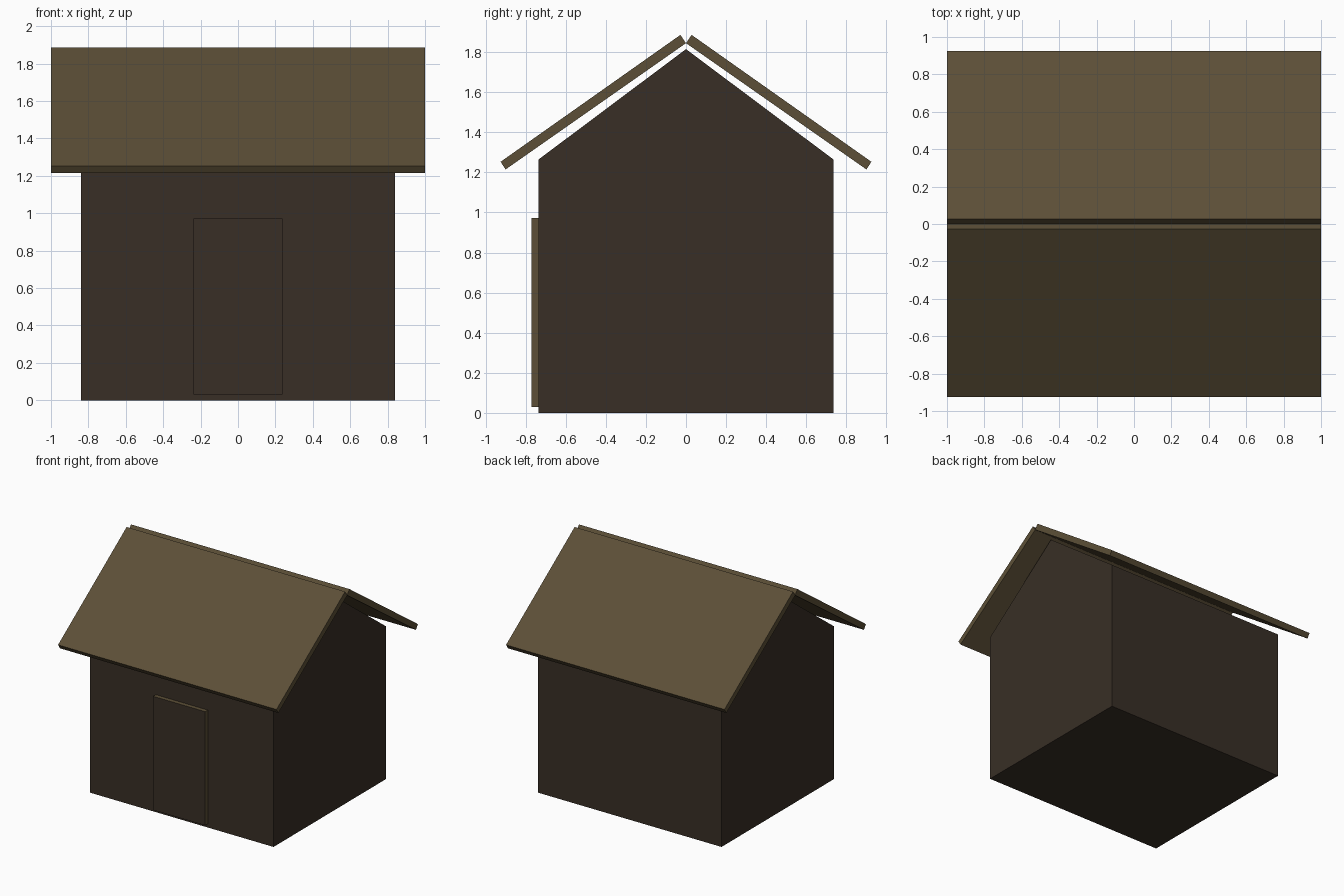
import bpy, bmesh

if "Cube" in bpy.data.objects:
    bpy.data.objects.remove(bpy.data.objects["Cube"])


def material(name, color):
    m = bpy.data.materials.new(name)
    m.diffuse_color = (*color, 1)
    m.use_nodes = True
    m.node_tree.nodes["Principled BSDF"].inputs["Base Color"].default_value = m.diffuse_color
    return m


dark_wood = material("dark wood", (0.040, 0.028, 0.019))
tan_wood = material("tan wood", (0.107, 0.078, 0.038))


def extruded(name, profile, half_width, mats):
    """Extrude a (y, z) profile along x, centred on x = 0."""
    bm = bmesh.new()
    face = bm.faces.new([bm.verts.new((-half_width, y, z)) for y, z in profile])
    ext = bmesh.ops.extrude_face_region(bm, geom=[face])
    moved = [v for v in ext["geom"] if isinstance(v, bmesh.types.BMVert)]
    bmesh.ops.translate(bm, verts=moved, vec=(2 * half_width, 0, 0))
    bmesh.ops.recalc_face_normals(bm, faces=bm.faces)
    mesh = bpy.data.meshes.new(name)
    bm.to_mesh(mesh)
    bm.free()
    for m in mats:
        mesh.materials.append(m)
    obj = bpy.data.objects.new(name, mesh)
    bpy.context.collection.objects.link(obj)
    return obj


# Closed hut body with gable ends
extruded("walls", [(-0.735, 0), (0.735, 0), (0.735, 1.265), (0, 1.815), (-0.735, 1.265)],
         0.84, [dark_wood])

# Two overhanging roof slabs meeting at the ridge
slab = [(-0.925, 1.253), (-0.9, 1.215), (0, 1.845), (-0.028, 1.886)]
for name, side in (("front_roof", 1), ("back_roof", -1)):
    extruded(name, [(y * side, z) for y, z in slab], 1.0, [tan_wood])

# Raised door: dark front panel, lighter edges
door = extruded("door", [(-0.77, 0.03), (-0.735, 0.03), (-0.735, 0.972), (-0.77, 0.972)],
                0.238, [tan_wood, dark_wood])
for p in door.data.polygons:
    if p.normal.y < -0.9:
        p.material_index = 1
